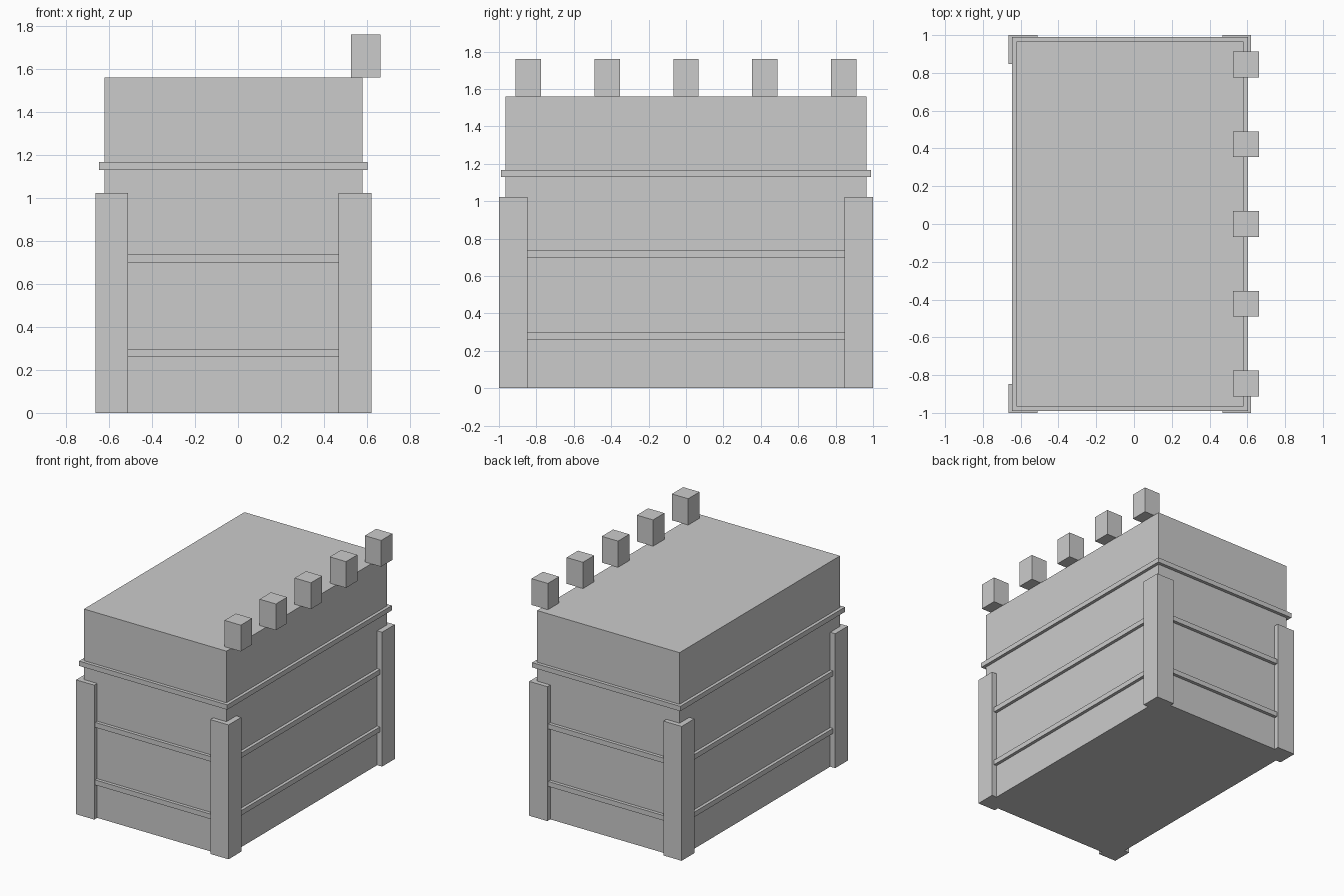
import bpy

if "Cube" in bpy.data.objects:
    bpy.data.objects.remove(bpy.data.objects["Cube"])

CX = -0.0215          # crate body sits slightly off centre in x
BODY_X, BODY_Y, BODY_TOP = 0.60, 0.965, 1.56


def box(name, lo, hi):
    """Axis-aligned box between two opposite corners."""
    size = [b - a for a, b in zip(lo, hi)]
    centre = [(a + b) / 2 for a, b in zip(lo, hi)]
    bpy.ops.mesh.primitive_cube_add(size=1, location=centre)
    ob = bpy.context.object
    ob.name = name
    ob.scale = size
    bpy.ops.object.transform_apply(location=False, rotation=False, scale=True)
    return ob


# Main body
box("crate_body", (CX - BODY_X, -BODY_Y, 0), (CX + BODY_X, BODY_Y, BODY_TOP))

# Thin bands running all the way round: two rails and the lid seam
for name, z0, z1 in (("lower_rail", 0.26, 0.298),
                     ("upper_rail", 0.698, 0.736),
                     ("lid_band", 1.13, 1.167)):
    ox, oy = BODY_X + 0.024, BODY_Y + 0.025
    box(name, (CX - ox, -oy, z0), (CX + ox, oy, z1))

# Corner posts
OUT_X, OUT_Y, POST_W = 0.642, 1.0, 0.153
for side, sx in (("left", -1), ("right", 1)):
    for end, sy in (("front", -1), ("back", 1)):
        xs = sorted((CX + sx * OUT_X, CX + sx * (OUT_X - POST_W)))
        ys = sorted((sy * OUT_Y, sy * (OUT_Y - POST_W)))
        box(f"{end}_{side}_post", (xs[0], ys[0], 0), (xs[1], ys[1], 1.023))

# Row of blocks along the right top edge
for i in range(5):
    y = (i - 2) * 0.422
    box(f"top_block_{i + 1}", (0.525, y - 0.068, BODY_TOP),
        (0.662, y + 0.068, 1.76))
